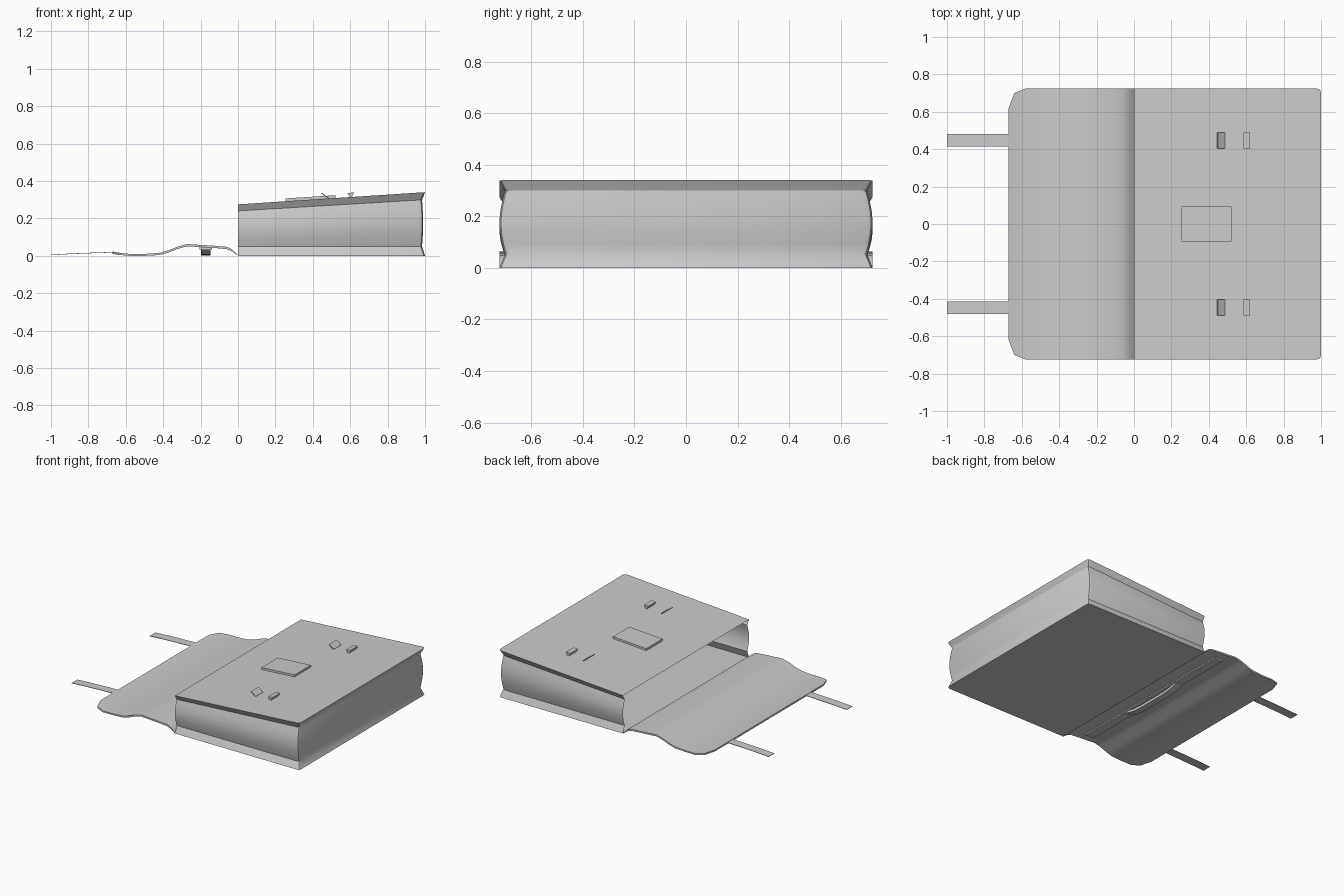
import bpy, bmesh, math
from mathutils import Vector

if "Cube" in bpy.data.objects:
    bpy.data.objects.remove(bpy.data.objects["Cube"])

grey = bpy.data.materials.new("satchel grey")
grey.use_nodes = True
COLOR = (0.6, 0.6, 0.6, 1)
grey.diffuse_color = COLOR
grey.node_tree.nodes["Principled BSDF"].inputs["Base Color"].default_value = COLOR

W = 0.724      # half width


def finish(name, bm, smooth=None, fix=True):
    if fix:
        bmesh.ops.recalc_face_normals(bm, faces=bm.faces)
    me = bpy.data.meshes.new(name)
    bm.to_mesh(me)
    bm.free()
    me.materials.append(grey)
    ob = bpy.data.objects.new(name, me)
    bpy.context.collection.objects.link(ob)
    if smooth:
        bpy.ops.object.select_all(action='DESELECT')
        ob.select_set(True)
        bpy.context.view_layer.objects.active = ob
        bpy.ops.object.shade_smooth_by_angle(angle=math.radians(smooth))
    return ob


def loft(name, rings, closed=True, caps=True, smooth=None):
    """Bridge rings of equal point count, optionally capping both ends."""
    bm = bmesh.new()
    vs = [[bm.verts.new(p) for p in r] for r in rings]
    n = len(rings[0])
    for a, b in zip(vs, vs[1:]):
        for i in range(n if closed else n - 1):
            j = (i + 1) % n
            bm.faces.new((a[i], a[j], b[j], b[i]))
    if caps:
        bm.faces.new(vs[0][::-1])
        bm.faces.new(vs[-1])
    return finish(name, bm, smooth)


def slab(name, profile, y0, y1):
    """Extrude an x-z profile across y."""
    return loft(name, [[(x, y, z) for x, z in profile] for y in (y0, y1)])


def top_z(x):
    return 0.275 + 0.065 * x


# Body: open-ended shell, flared rims and bulging gusset walls
def body_ring(inset, back, height):
    c, w = 0.02, W - inset
    pts = [(0, -w), (back - c, -w), (back - c * .3, -w + c * .3), (back, -w + c)]
    pts += [(x, -y) for x, y in reversed(pts)]
    return [(x, y, height(x)) for x, y in pts]


def wall(t):
    return lambda x: 0.05 + (0.19 + 0.06 * x) * t


rings = [body_ring(0, 1.0, lambda x: 0.0)]
for k in range(7):
    t = k / 6
    bulge = math.sin(math.pi * t)
    rings.append(body_ring(0.021 - 0.021 * bulge, 0.984 + 0.006 * bulge, wall(t)))
rings.append(body_ring(0, 1.0, top_z))
loft("satchel_body", rings, closed=False, smooth=25)

# Flap: wavy sheet with clipped outer corners
wave = [(0, 0.004), (-0.03, 0.034), (-0.06, 0.048), (-0.14, 0.055), (-0.2, 0.058),
        (-0.27, 0.063), (-0.32, 0.050), (-0.37, 0.030), (-0.42, 0.016), (-0.5, 0.010),
        (-0.58, 0.010), (-0.64, 0.017), (-0.67, 0.023)]


def half(x):
    if x > -0.59:
        return W
    return 0.70 if x > -0.65 else 0.62


flap_rings = []
for x, z in wave:
    h, low = half(x), max(z - 0.012, 0)
    flap_rings.append([(x, -h, z), (x, h, z), (x, h, low), (x, -h, low)])
loft("flap", flap_rings, smooth=25)

# Long bar under the flap with a bowed carrying handle
slab("handle_bar", [(-0.205, 0.034), (-0.14, 0.034), (-0.14, 0.048), (-0.205, 0.048)], -0.66, 0.66)
handle_rings = []
for k in range(13):
    u = k / 6 - 1
    z = 0.002 + 0.026 * abs(u) ** 4
    handle_rings.append([(x, u * 0.26, z + dz) for x, dz in
                         ((-0.198, 0), (-0.148, 0), (-0.148, 0.018), (-0.198, 0.018))])
loft("handle", handle_rings, smooth=30)

# Name plate on the lid
slab("lid_plate", [(0.255, top_z(0.255)), (0.52, top_z(0.52)),
                   (0.52, top_z(0.52) + 0.015), (0.255, top_z(0.255) + 0.015)], -0.093, 0.093)

# Straps and their lid fittings, mirrored on both sides
strap = [(-1, 0.003), (-0.9, 0.009), (-0.8, 0.013), (-0.66, 0.018)]
strap += [(x, z + 0.003) for x, z in reversed(strap)]
tab = [(0.445, 0.333), (0.483, 0.306), (0.486, 0.310), (0.448, 0.337)]
stud = [(0.597, 0.312), (0.609, 0.312), (0.62, 0.338), (0.586, 0.336)]
for side, s in (("right", -1), ("left", 1)):
    slab("strap_" + side, strap, s * 0.415, s * 0.48)
    slab("buckle_tab_" + side, tab, s * 0.405, s * 0.49)
    slab("buckle_stud_" + side, stud, s * 0.405, s * 0.49)
